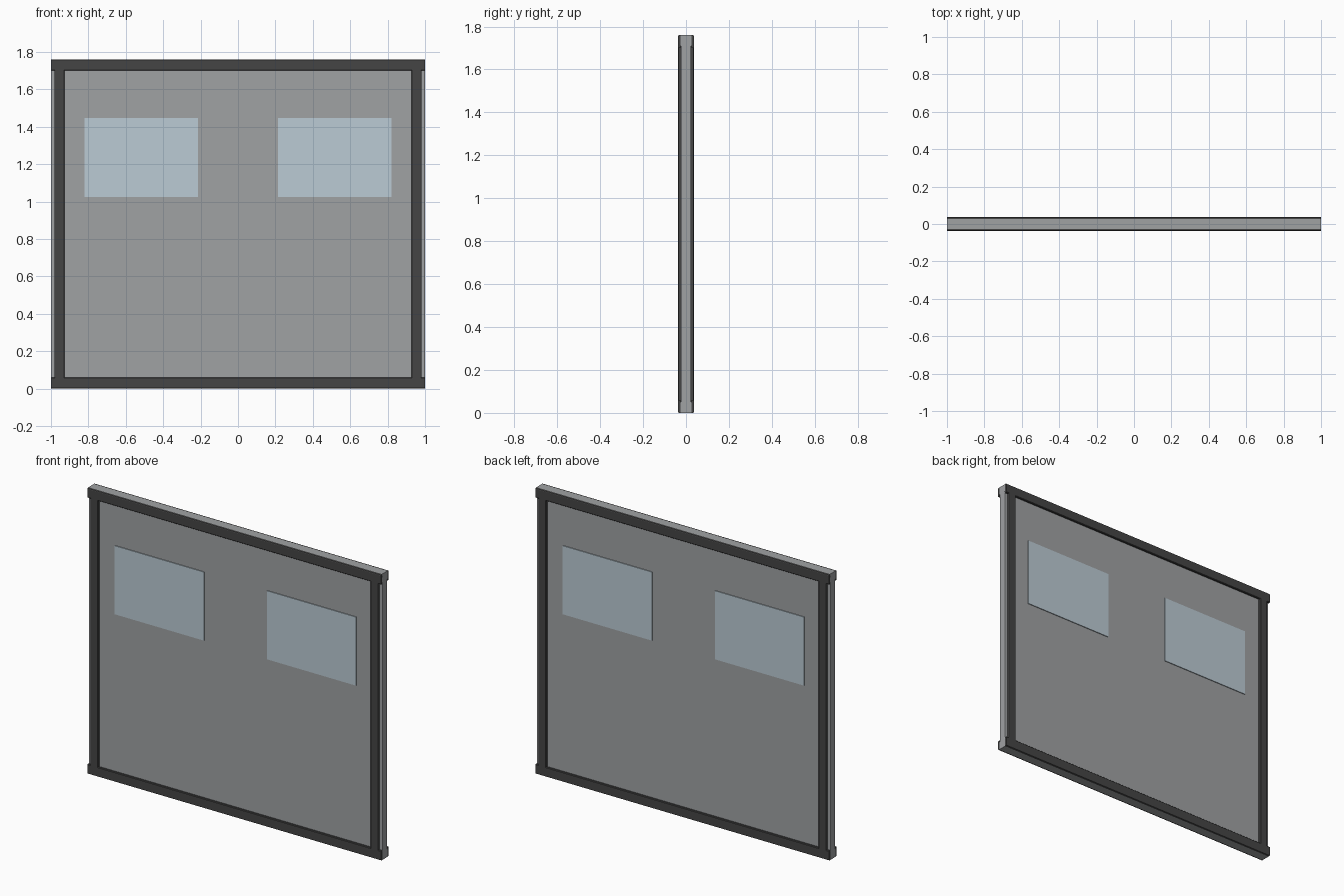
import bpy, bmesh
from mathutils import Vector

if "Cube" in bpy.data.objects:
    bpy.data.objects.remove(bpy.data.objects["Cube"])

W, H = 1.0, 1.76       # half width, height
RAIL = 0.06            # visible height of the rails


def material(name, rgb):
    m = bpy.data.materials.new(name)
    m.diffuse_color = (*rgb, 1)
    m.use_nodes = True
    m.node_tree.nodes["Principled BSDF"].inputs["Base Color"].default_value = m.diffuse_color
    return m


DARK = material("dark_frame", (0.06, 0.06, 0.06))
GREY = material("grey_metal", (0.35, 0.36, 0.37))
GLASS = material("pale_glass", (0.50, 0.60, 0.66))


def box(name, lo, hi, mat, bevel=0.0):
    lo, hi = Vector(lo), Vector(hi)
    mid, size = (lo + hi) / 2, hi - lo
    bm = bmesh.new()
    bmesh.ops.create_cube(bm, size=1)
    for v in bm.verts:
        v.co = Vector([mid[i] + v.co[i] * abs(size[i]) for i in range(3)])
    me = bpy.data.meshes.new(name)
    bm.to_mesh(me)
    bm.free()
    me.materials.append(mat)
    ob = bpy.data.objects.new(name, me)
    bpy.context.collection.objects.link(ob)
    if bevel:
        mod = ob.modifiers.new("edge", 'BEVEL')
        mod.width, mod.segments = bevel, 2
    return ob


def profile_bar(name, profile, axis, start, end, mat):
    """Extrude (y, outward) points along x (rails) or z (stiles)."""
    bm = bmesh.new()

    def ring(t):
        return [bm.verts.new((t, y, o) if axis == 'x' else (o, y, t)) for y, o in profile]
    a, b = ring(start), ring(end)
    bm.faces.new(a)
    bm.faces.new(b[::-1])
    n = len(profile)
    for i in range(n):
        bm.faces.new((a[i], b[i], b[(i + 1) % n], a[(i + 1) % n]))
    bmesh.ops.recalc_face_normals(bm, faces=bm.faces)
    me = bpy.data.meshes.new(name)
    bm.to_mesh(me)
    bm.free()
    me.materials.append(mat)
    bpy.context.collection.objects.link(bpy.data.objects.new(name, me))


def strip(s, inner, outer, back):
    """Cover strip section with softened front corners; s is the y side."""
    d = 1 if outer > inner else -1
    f, c = 0.038, 0.006
    return [(s * back, inner), (s * (f - c / 2), inner), (s * f, inner + d * c / 2),
            (s * f, outer - d * c), (s * (f - c / 3), outer - d * c / 3),
            (s * (f - c), outer), (s * back, outer)]


# main panel
box("panel", (-0.95, -0.02, 0.03), (0.95, 0.02, H - 0.03), GREY)

# grey frame cores
for x in (-1, 1):
    a, b = sorted((x * 0.94, x * W))
    box("side_core", (a, -0.024, 0.002), (b, 0.024, H - 0.002), GREY, 0.005)
box("top_core", (-W, -0.026, H - 0.05), (W, 0.026, H), GREY)
box("bottom_core", (-W, -0.026, 0), (W, 0.026, 0.05), GREY)

# dark cover strips on both faces
for s in (-1, 1):
    profile_bar("top_rail", strip(s, H - RAIL, H, 0.025), 'x', -W, W, DARK)
    profile_bar("bottom_rail", strip(s, RAIL, 0, 0.025), 'x', -W, W, DARK)
    for x in (-1, 1):
        profile_bar("side_stile", strip(s, x * 0.928, x * 0.982, 0.018),
                    'z', RAIL - 0.01, H - RAIL + 0.01, DARK)

# window panes, standing slightly proud of both faces
for x in (-1, 1):
    a, b = sorted((x * 0.215, x * 0.822))
    box("window_pane", (a, -0.025, 1.025), (b, 0.025, 1.447), GLASS)
